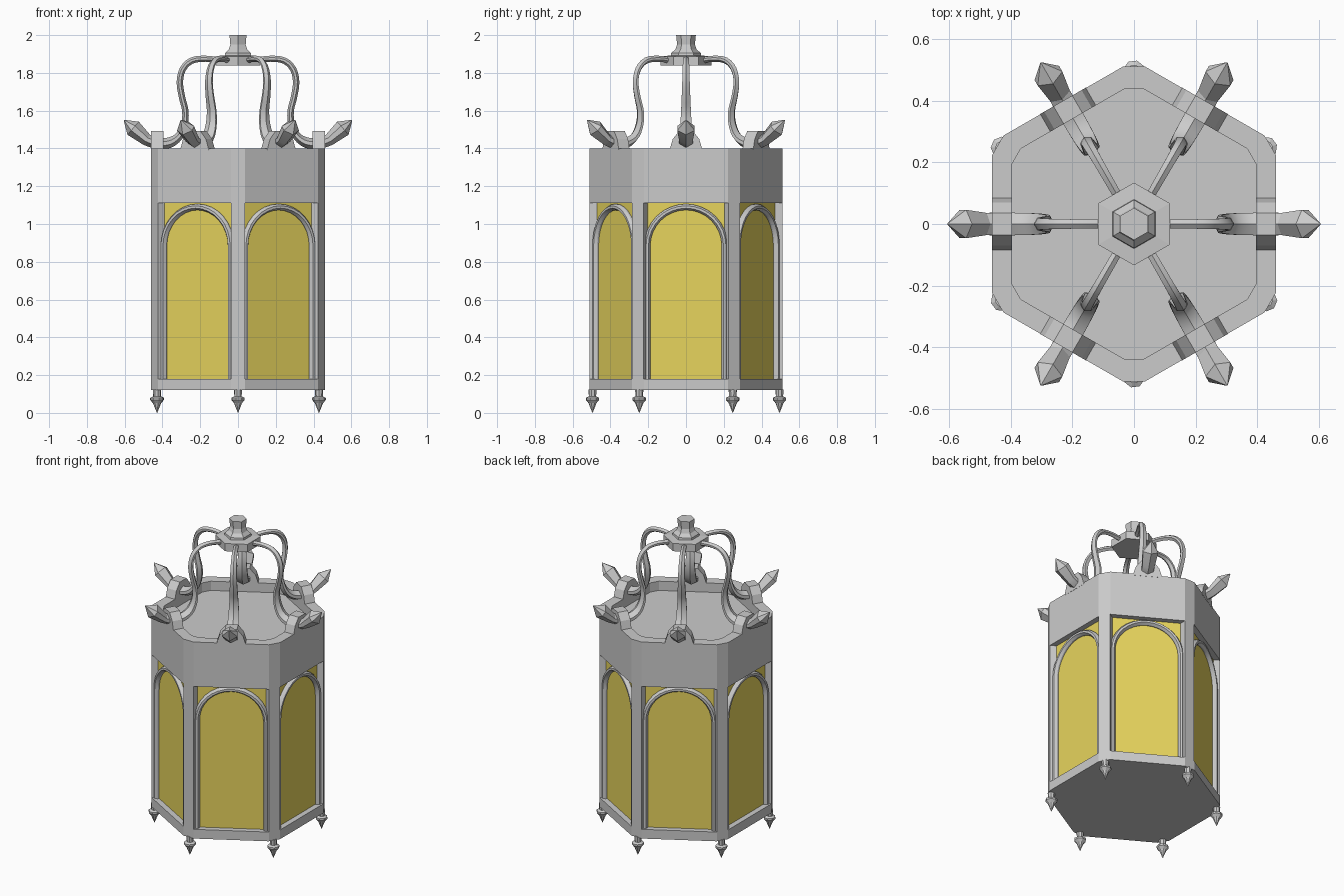
import bpy, bmesh, math
from mathutils import Vector, Matrix

if "Cube" in bpy.data.objects:
    bpy.data.objects.remove(bpy.data.objects["Cube"])

C30 = math.cos(math.radians(30))


def finish(name, bm, smooth=None):
    bmesh.ops.remove_doubles(bm, verts=bm.verts, dist=1e-5)
    bmesh.ops.recalc_face_normals(bm, faces=bm.faces)
    me = bpy.data.meshes.new(name)
    bm.to_mesh(me)
    bm.free()
    ob = bpy.data.objects.new(name, me)
    bpy.context.collection.objects.link(ob)
    if smooth:
        bpy.ops.object.select_all(action='DESELECT')
        ob.select_set(True)
        bpy.context.view_layer.objects.active = ob
        bpy.ops.object.shade_smooth_by_angle(angle=math.radians(smooth))
    return ob


def loft(rings, caps=True, closed=False):
    """Skin a list of equal-length point rings."""
    bm = bmesh.new()
    vr = [[bm.verts.new(p) for p in r] for r in rings]
    n = len(vr[0])
    pairs = list(zip(vr, vr[1:])) + ([(vr[-1], vr[0])] if closed else [])
    for a, b in pairs:
        for i in range(n):
            j = (i + 1) % n
            bm.faces.new((a[i], a[j], b[j], b[i]))
    if caps and not closed:
        bm.faces.new(vr[0])
        bm.faces.new(vr[-1])
    return bm


def hexagon(r, z, n=6, x=0, y=0):
    return [(x + r * math.cos(math.radians(30 + 360 * i / n)),
             y + r * math.sin(math.radians(30 + 360 * i / n)), z) for i in range(n)]


def cut_hexagon(a, c, z):
    """Hexagon of apothem a, corners cut off at distance c."""
    t = (a - c * C30) / 0.5
    pts = []
    for k in range(6):
        u = math.radians(30 + 60 * k)
        for s in (-t, t):
            pts.append((c * math.cos(u) - s * math.sin(u), c * math.sin(u) + s * math.cos(u), z))
    return pts


def catmull(p, steps=3):
    q = [p[0]] + p + [p[-1]]
    out = []
    for a, b, c, d in zip(q, q[1:], q[2:], q[3:]):
        for i in range(steps):
            t = i / steps
            out.append(tuple(0.5 * (2 * B + (C - A) * t + (2 * A - 5 * B + 4 * C - D) * t * t
                                    + (3 * B - A - 3 * C + D) * t ** 3)
                             for A, B, C, D in zip(a, b, c, d)))
    return out + [p[-1]]


def sweep(path, section, to3d):
    """Sweep along (u, v, width, thickness) points; section holds (across, in-plane) factors."""
    rings = []
    for i, (u, v, w, t) in enumerate(path):
        a, b = path[max(i - 1, 0)], path[min(i + 1, len(path) - 1)]
        d = Vector((b[0] - a[0], b[1] - a[1])).normalized()
        rings.append([to3d(u - d.y * t * q, v + d.x * t * q, w * s) for s, q in section])
    return loft(rings)


def six(name, make, offset=0, smooth=None):
    for k in range(6):
        bm = make()
        bm.transform(Matrix.Rotation(math.radians(60 * k + offset), 4, 'Z'))
        finish(f"{name}_{k + 1}", bm, smooth)


# Base plate, top band with hollow rim, and lid
finish("base_plate", loft([cut_hexagon(0.46, 0.51, z) for z in (0.12, 0.18)]))
finish("top_band", loft([cut_hexagon(0.46, 0.51, 1.11), cut_hexagon(0.46, 0.51, 1.40),
                         cut_hexagon(0.395, 0.44, 1.40), cut_hexagon(0.395, 0.44, 1.11)],
                        closed=True))
finish("lid", loft([cut_hexagon(0.40, 0.445, z) for z in (1.30, 1.34)]))

# Yellow glass
glass = finish("glass", loft([hexagon(0.425 / C30, z) for z in (0.17, 1.12)]))
mat = bpy.data.materials.new("yellow_glass")
mat.diffuse_color = (0.8, 0.66, 0.11, 1)
mat.use_nodes = True
mat.node_tree.nodes["Principled BSDF"].inputs["Base Color"].default_value = mat.diffuse_color
glass.data.materials.append(mat)

# Corner posts
six("corner_post", lambda: loft([[(0.51, -0.036, z), (0.51, 0.036, z), (0.45, 0.036, z),
                                  (0.45, -0.036, z)] for z in (0.17, 1.12)]), 30)

# Arched mouldings in front of the glass
arch = [(-0.205, 0.18)]
arch += [(-0.205 * math.cos(math.pi * i / 16), 0.885 + 0.205 * math.sin(math.pi * i / 16))
         for i in range(17)] + [(0.205, 0.18)]
arch = [(u, v, 0.022, 0.016) for u, v in arch]
bead = [(-1, -1), (0.3, -1), (1, -0.4), (1, 0.4), (0.3, 1), (-1, 1)]
six("arch_moulding", lambda: sweep(arch, bead, lambda u, v, w: (0.428 + w, u, v)), 0, 30)

# Rounded crests on the rim
crest = [(-0.088, 1.39), (-0.07, 1.45), (-0.035, 1.493), (0.035, 1.493), (0.07, 1.45), (0.088, 1.39)]
six("rim_crest", lambda: loft([[(x, y, z) for y, z in crest] for x in (0.395, 0.461)]))

# Curved arms from hub to rim, ending in pointed tips
arm = catmull([(0.09, 1.865, 0.014, 0.016), (0.17, 1.875, 0.015, 0.016), (0.245, 1.865, 0.016, 0.017),
               (0.292, 1.82, 0.018, 0.017), (0.308, 1.75, 0.02, 0.017), (0.296, 1.67, 0.023, 0.017),
               (0.279, 1.60, 0.026, 0.017), (0.283, 1.53, 0.03, 0.018), (0.312, 1.465, 0.034, 0.022),
               (0.365, 1.43, 0.036, 0.028), (0.43, 1.428, 0.037, 0.03), (0.485, 1.447, 0.036, 0.032)])
arm += [(0.555, 1.507, 0.046, 0.046), (0.604, 1.55, 0.002, 0.002)]
ridge = [(0, 1), (1, 0.35), (1, -0.35), (0, -1), (-1, -0.35), (-1, 0.35)]
six("curved_arm", lambda: sweep(arm, ridge, lambda u, v, w: (u, w, v)), 0, 25)

# Hexagonal hub and neck
finish("hub", loft([hexagon(r, z) for r, z in ((0.134, 1.838), (0.134, 1.888), (0.08, 1.892),
                                               (0.078, 1.905), (0.056, 1.925), (0.047, 1.95),
                                               (0.052, 2.0))]))

# Pointed finials below the corners
finial = [(0.022, 0.125), (0.02, 0.088), (0.036, 0.08), (0.036, 0.068), (0.022, 0.052), (0.001, 0.0)]
six("finial", lambda: loft([hexagon(r, z, 8, 0.495) for r, z in finial]), 30)
